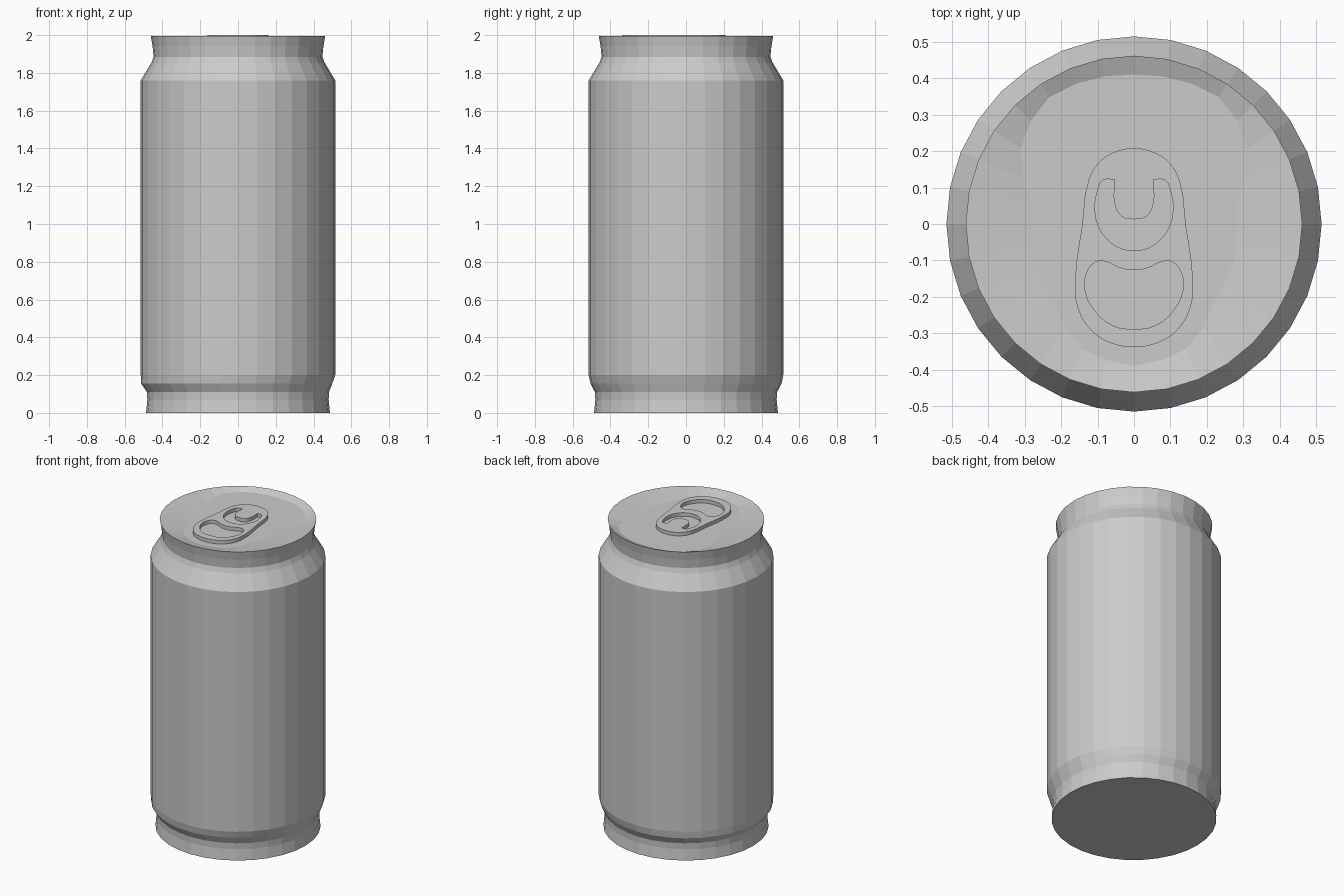
import bpy, bmesh
from math import sin, cos, pi, degrees

cube = bpy.data.objects.get("Cube")
if cube:
    bpy.data.objects.remove(cube, do_unlink=True)

SIDES = 32
FLOOR = 1.977

metal = bpy.data.materials.new("grey_metal")
metal.use_nodes = True
grey = (0.6, 0.6, 0.6, 1)
metal.diffuse_color = grey
metal.node_tree.nodes["Principled BSDF"].inputs["Base Color"].default_value = grey


def ring(bm, radius, z, shift=0):
    """Ring of vertices; radius is a number or a function of the angle from +y."""
    verts = []
    for i in range(SIDES):
        a = 2 * pi * i / SIDES
        r = radius(a) if callable(radius) else radius
        verts.append(bm.verts.new((shift - r * sin(a), r * cos(a), z)))
    return verts


def bridge(bm, low, high):
    for i in range(SIDES):
        j = (i + 1) % SIDES
        bm.faces.new((low[i], low[j], high[j], high[i]))


def finish(bm, name):
    bmesh.ops.recalc_face_normals(bm, faces=bm.faces)
    mesh = bpy.data.meshes.new(name)
    bm.to_mesh(mesh)
    bm.free()
    mesh.materials.append(metal)
    bpy.context.collection.objects.link(bpy.data.objects.new(name, mesh))


def dish_radius(a):
    """Egg-shaped edge of the pressed lid panel, wide at the back."""
    table = [(0, .41), (33, .42), (52, .39), (80, .28), (132, .30), (155, .37), (180, .39)]
    d = degrees(min(a, 2 * pi - a))
    for (d0, r0), (d1, r1) in zip(table, table[1:]):
        if d <= d1 + 1e-4:
            return r0 + (r1 - r0) * (d - d0) / (d1 - d0)


# Can: faceted wall, closed base and pressed lid
bm = bmesh.new()
profile = [(.487, 0), (.48, .07), (.482, .11), (.506, .155, -.007), (.515, .2),
           (.515, 1.76), (.458, 1.855), (.447, 1.885), (.452, 1.94), (.462, 1.996)]
rings = [ring(bm, *p) for p in profile]
rings.append(ring(bm, dish_radius, FLOOR))
for low, high in zip(rings, rings[1:]):
    bridge(bm, low, high)
bm.faces.new(rings[0])
bm.faces.new(rings[-1])
finish(bm, "can_body")

# Pull tab: plate with two openings, from mirrored half outlines
outer = [(0, .208), (.06, .195), (.1, .165), (.125, .12), (.142, 0), (.162, -.17),
         (.153, -.235), (.115, -.295), (.06, -.328), (0, -.338)]
rivet_slot = [(0, .013), (.033, .02), (.052, .05), (.054, .122), (.085, .12),
              (.1, .09), (.107, .035), (.09, -.02), (.05, -.06), (0, -.073)]
finger_hole = [(0, -.127), (.04, -.12), (.075, -.104), (.105, -.104), (.132, -.14),
               (.135, -.18), (.11, -.235), (.06, -.278), (0, -.288)]
curve = bpy.data.curves.new("pull_tab", "CURVE")
curve.dimensions = "2D"
curve.fill_mode = "BOTH"
curve.resolution_u = 3
curve.extrude = (2.0 - FLOOR) / 2
for half in (outer, rivet_slot, finger_hole):
    points = half + [(-x, y) for x, y in half[-2:0:-1]]
    spline = curve.splines.new("BEZIER")
    spline.bezier_points.add(len(points) - 1)
    spline.use_cyclic_u = True
    for bp, (x, y) in zip(spline.bezier_points, points):
        bp.co = (x, y, 0)
        bp.handle_left_type = bp.handle_right_type = "AUTO"
        if half is rivet_slot and abs(y - .122) < .001:
            bp.handle_left_type = bp.handle_right_type = "VECTOR"
curve.materials.append(metal)
tab = bpy.data.objects.new("pull_tab", curve)
tab.location.z = (2.0 + FLOOR) / 2
bpy.context.collection.objects.link(tab)

# Turn the tab into a flat-shaded mesh
bpy.context.view_layer.update()
bpy.ops.object.select_all(action="DESELECT")
tab.select_set(True)
bpy.context.view_layer.objects.active = tab
bpy.ops.object.convert(target="MESH")
tab = bpy.context.view_layer.objects.active
tab.name = "pull_tab"
bpy.ops.object.shade_flat()
